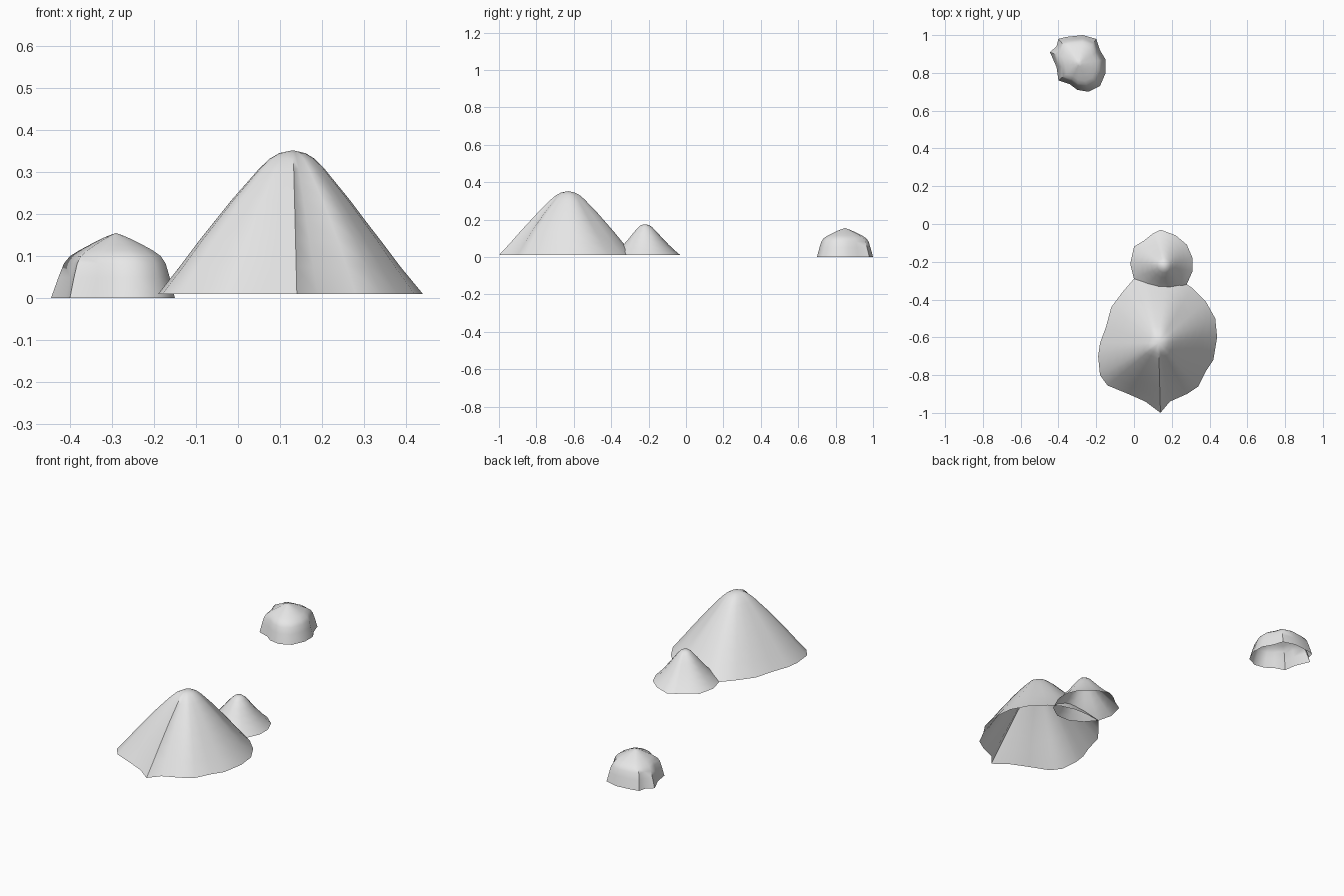
import bpy, bmesh, math
from mathutils import Vector

cube = bpy.data.objects.get("Cube")
if cube:
    bpy.data.objects.remove(cube, do_unlink=True)

grey = bpy.data.materials.new("pale_grey")
grey.use_nodes = True
tone = (0.8, 0.8, 0.8, 1)
grey.diffuse_color = tone
grey.node_tree.nodes["Principled BSDF"].inputs["Base Color"].default_value = tone


def fold_factor(angle, share, folds):
    """Radius factor for gullies (negative) and ridges (positive) at mid height."""
    factor = 1.0
    for direction, depth, width in folds:
        gap = (angle - math.radians(direction) + math.pi) % math.tau - math.pi
        factor += depth * math.exp(-(gap / math.radians(width)) ** 2) * math.sin(math.pi * share)
    return factor


def mound(name, peak, outline, profile, folds=(), sharp=50):
    """Open shell: the ground outline shrinks towards the peak along the profile."""
    bm = bmesh.new()
    centre = Vector(peak[:2])
    top = bm.verts.new(peak)
    rings = []
    for share, z in profile:
        ring = []
        for point in outline:
            arm = Vector(point) - centre
            angle = math.atan2(arm.y, arm.x)
            spot = centre + arm * share * fold_factor(angle, share, folds)
            ring.append(bm.verts.new((spot.x, spot.y, z)))
        rings.append(ring)
    count = len(outline)
    for i in range(count):
        j = (i + 1) % count
        bm.faces.new((top, rings[0][i], rings[0][j]))
        for upper, lower in zip(rings, rings[1:]):
            bm.faces.new((upper[i], lower[i], lower[j], upper[j]))
    mesh = bpy.data.meshes.new(name)
    bm.to_mesh(mesh)
    bm.free()
    mesh.materials.append(grey)
    obj = bpy.data.objects.new(name, mesh)
    bpy.context.collection.objects.link(obj)
    bpy.ops.object.select_all(action='DESELECT')
    obj.select_set(True)
    bpy.context.view_layer.objects.active = obj
    bpy.ops.object.shade_smooth_by_angle(angle=math.radians(sharp))
    return obj


# Outlines run anticlockwise seen from above
# Large hill with a front spur and side gullies
mound("large_hill", (0.13, -0.63, 0.352),
      [(0, -0.29), (-0.06, -0.36), (-0.12, -0.44), (-0.15, -0.55), (-0.18, -0.63),
       (-0.19, -0.7), (-0.18, -0.8), (-0.14, -0.855), (-0.03, -0.9), (0.06, -0.94),
       (0.14, -1), (0.19, -0.94), (0.28, -0.9), (0.34, -0.86), (0.38, -0.78),
       (0.42, -0.72), (0.44, -0.6), (0.43, -0.5), (0.38, -0.41), (0.31, -0.34),
       (0.25, -0.3), (0.17, -0.28), (0.08, -0.28)],
      [(0.1, 0.345), (0.17, 0.332), (0.25, 0.308), (0.34, 0.275), (0.45, 0.235),
       (0.57, 0.187), (0.7, 0.135), (0.84, 0.075), (1, 0.01)],
      [(50, -0.1, 12), (-54, 0.06, 12), (-78, -0.05, 8), (10, -0.04, 10)])

# Small hill tucked against the back of the large one
mound("small_hill", (0.16, -0.22, 0.175),
      [(0.14, -0.03), (0.1, -0.05), (0.05, -0.09), (0, -0.12), (-0.02, -0.21),
       (0, -0.29), (0.05, -0.35), (0.12, -0.39), (0.2, -0.39), (0.27, -0.34),
       (0.31, -0.25), (0.31, -0.18), (0.28, -0.11), (0.22, -0.06)],
      [(0.12, 0.171), (0.22, 0.157), (0.38, 0.125), (0.52, 0.095), (0.68, 0.064),
       (0.84, 0.035), (1, 0.01)])

# Separate rounded boulder with a low cap
mound("boulder", (-0.29, 0.85, 0.155),
      [(-0.27, 1), (-0.36, 0.99), (-0.4, 0.98), (-0.41, 0.94), (-0.445, 0.91),
       (-0.41, 0.83), (-0.4, 0.76), (-0.34, 0.74), (-0.3, 0.71), (-0.24, 0.7),
       (-0.18, 0.73), (-0.15, 0.8), (-0.15, 0.87), (-0.18, 0.92), (-0.2, 0.98)],
      [(0.1, 0.15), (0.25, 0.141), (0.45, 0.127), (0.62, 0.114), (0.76, 0.1),
       (0.84, 0.083), (0.91, 0.05), (1, 0)],
      [(160, -0.1, 12)])
